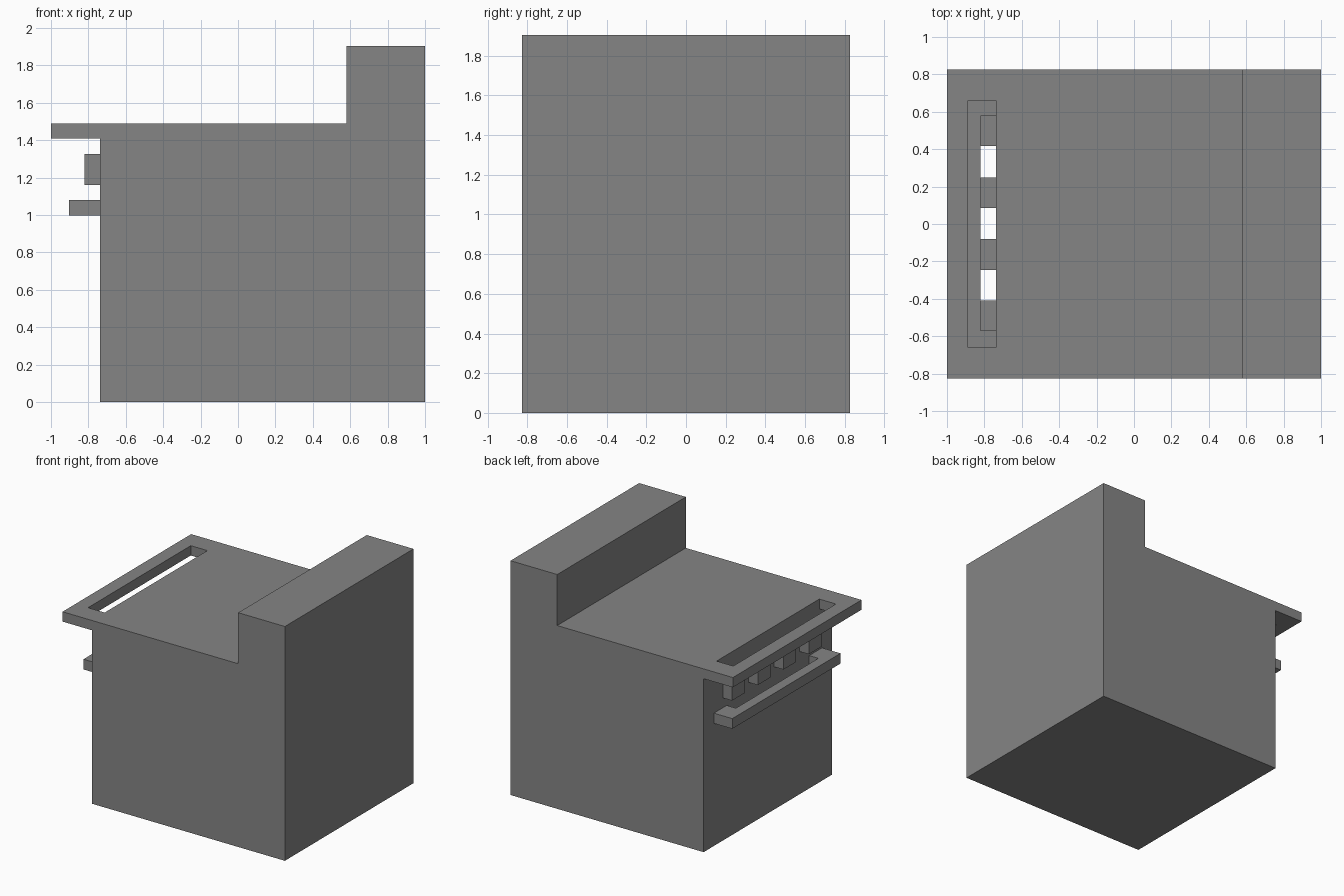
import bpy, bmesh

if "Cube" in bpy.data.objects:
    bpy.data.objects.remove(bpy.data.objects["Cube"])

grey = bpy.data.materials.new("plain grey")
grey.diffuse_color = (0.235, 0.235, 0.235, 1)
grey.use_nodes = True
grey.node_tree.nodes["Principled BSDF"].inputs["Base Color"].default_value = grey.diffuse_color


def prism(name, profile, y0, y1):
    """Extrude an (x, z) profile along y."""
    bm = bmesh.new()
    face = bm.faces.new([bm.verts.new((x, y0, z)) for x, z in profile])
    out = bmesh.ops.extrude_face_region(bm, geom=[face])
    moved = [v for v in out["geom"] if isinstance(v, bmesh.types.BMVert)]
    bmesh.ops.translate(bm, verts=moved, vec=(0, y1 - y0, 0))
    bmesh.ops.recalc_face_normals(bm, faces=bm.faces)
    mesh = bpy.data.meshes.new(name)
    bm.to_mesh(mesh)
    bm.free()
    mesh.materials.append(grey)
    obj = bpy.data.objects.new(name, mesh)
    bpy.context.collection.objects.link(obj)
    return obj


def box(name, x0, x1, y0, y1, z0, z1):
    return prism(name, [(x0, z0), (x1, z0), (x1, z1), (x0, z1)], y0, y1)


W = 0.826      # half width
WALL = -0.737  # oven door plane

# Oven body with raised back panel
prism("stove_body", [(WALL, 0), (1, 0), (1, 1.905), (0.58, 1.905),
                     (0.58, 1.49), (WALL, 1.49)], -W, W)

# Overhanging worktop lip with a long slot
box("worktop_lip", -1, -0.887, -W, W, 1.41, 1.49)
for side, y0, y1 in (("left", 0.66, W), ("right", -W, -0.66)):
    box("worktop_lip_" + side, -0.887, WALL, y0, y1, 1.41, 1.49)

# Control knobs
for i, y in enumerate((-0.49, -0.163, 0.167, 0.498)):
    box(f"knob_{i + 1}", -0.82, WALL, y - 0.082, y + 0.082, 1.16, 1.327)

# Door handle: bar and two brackets
box("handle_bar", -0.903, -0.82, -0.53, 0.53, 0.997, 1.08)
for side, y0, y1 in (("left", 0.53, 0.695), ("right", -0.695, -0.53)):
    box("handle_bracket_" + side, -0.903, WALL, y0, y1, 0.997, 1.08)
